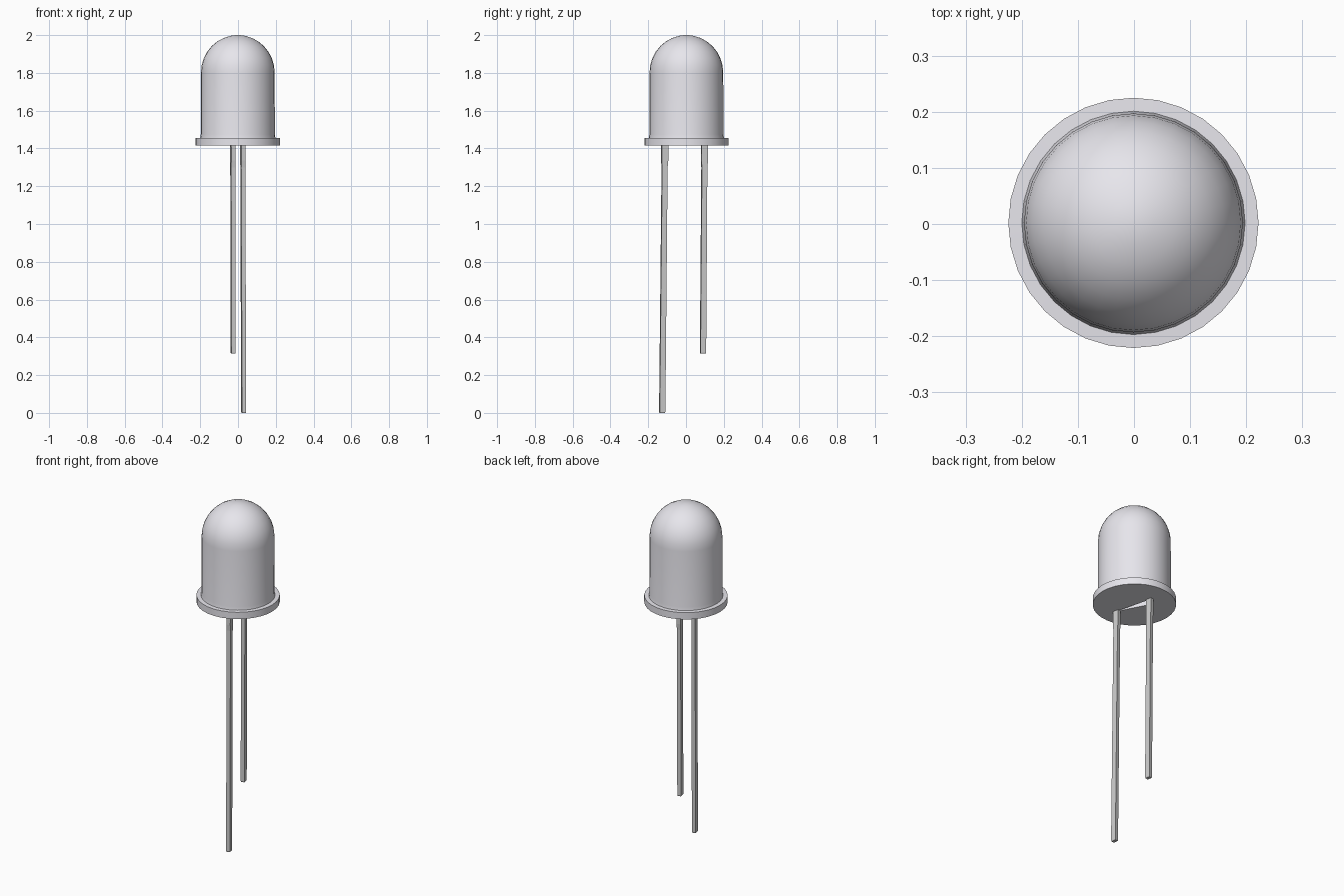
import bpy, bmesh, math
from mathutils import Vector, Matrix

if "Cube" in bpy.data.objects:
    bpy.data.objects.remove(bpy.data.objects["Cube"])


def finish(name, bm, angle=None):
    bmesh.ops.recalc_face_normals(bm, faces=bm.faces)
    mesh = bpy.data.meshes.new(name)
    bm.to_mesh(mesh)
    bm.free()
    obj = bpy.data.objects.new(name, mesh)
    bpy.context.collection.objects.link(obj)
    if angle:
        bpy.context.view_layer.objects.active = obj
        obj.select_set(True)
        bpy.ops.object.shade_smooth_by_angle(angle=math.radians(angle))
        obj.select_set(False)
    return obj


def loft(name, rings, angle=None):
    """Skin a stack of equal-length point loops and cap both ends."""
    bm = bmesh.new()
    loops = [[bm.verts.new(p) for p in ring] for ring in rings]
    n = len(loops[0])
    for a, b in zip(loops, loops[1:]):
        for i in range(n):
            j = (i + 1) % n
            bm.faces.new((a[i], a[j], b[j], b[i]))
    bm.faces.new(loops[0][::-1])
    bm.faces.new(loops[-1])
    return finish(name, bm, angle)


def circle(r, z, n=32, cx=-0.001, cy=0.002):
    return [(cx + r * math.cos(2 * math.pi * i / n),
             cy + r * math.sin(2 * math.pi * i / n), z) for i in range(n)]


def rect(cx, cy, z, wx, wy, turn=math.radians(10)):
    rot = Matrix.Rotation(turn, 3, 'Z')
    return [rot @ Vector((sx * wx / 2, sy * wy / 2, 0)) + Vector((cx, cy, z))
            for sx, sy in ((-1, -1), (1, -1), (1, 1), (-1, 1))]


# Bulb: flange rim, slightly tapered wall and rounded dome
profile = [(0.223, 1.415), (0.223, 1.455), (0.199, 1.456), (0.196, 1.475)]
R, Z0, steps = 0.195, 1.802, 8
profile += [(R * math.cos(math.radians(90 * k / steps)),
             Z0 + 0.198 * math.sin(math.radians(90 * k / steps)))
            for k in range(steps)]
profile.append((0.012, 2.0))
bulb = loft("bulb", [circle(r, z) for r, z in profile], 40)

# Pale, faintly violet plastic
plastic = bpy.data.materials.new("pale_plastic")
plastic.diffuse_color = (0.80, 0.79, 0.84, 1)
plastic.use_nodes = True
plastic.node_tree.nodes["Principled BSDF"].inputs["Base Color"].default_value = plastic.diffuse_color
bulb.data.materials.append(plastic)

# Small three-cornered recess between the leads under the flange
corners = [(0.03, -0.12), (-0.03, 0.10), (-0.056, 0.042)]
cutter = loft("recess_cutter", [[(x, y, z) for x, y in corners]
                                for z in (1.38, 1.45)])
cutter.data.materials.append(plastic)
cutter.hide_render = True
cutter.display_type = 'WIRE'
cut = bulb.modifiers.new("recess", 'BOOLEAN')
cut.operation = 'DIFFERENCE'
cut.object = cutter


# Leads: wider shoulder under the flange, slight lean, chamfered tip
def lead(name, top, bottom, z_end):
    def at(z, wx, wy):
        t = (1.44 - z) / (1.44 - z_end)
        c = Vector(top).lerp(Vector(bottom), t)
        return rect(c.x, c.y, z, wx, wy)
    loft(name, [at(z_end, 0.019, 0.027), at(z_end + 0.006, 0.022, 0.030),
                at(1.30, 0.022, 0.029), at(1.335, 0.022, 0.035),
                at(1.44, 0.022, 0.035)])


lead("long_lead", (0.025, -0.112), (0.030, -0.126), 0.0)
lead("short_lead", (-0.028, 0.098), (-0.026, 0.090), 0.315)
